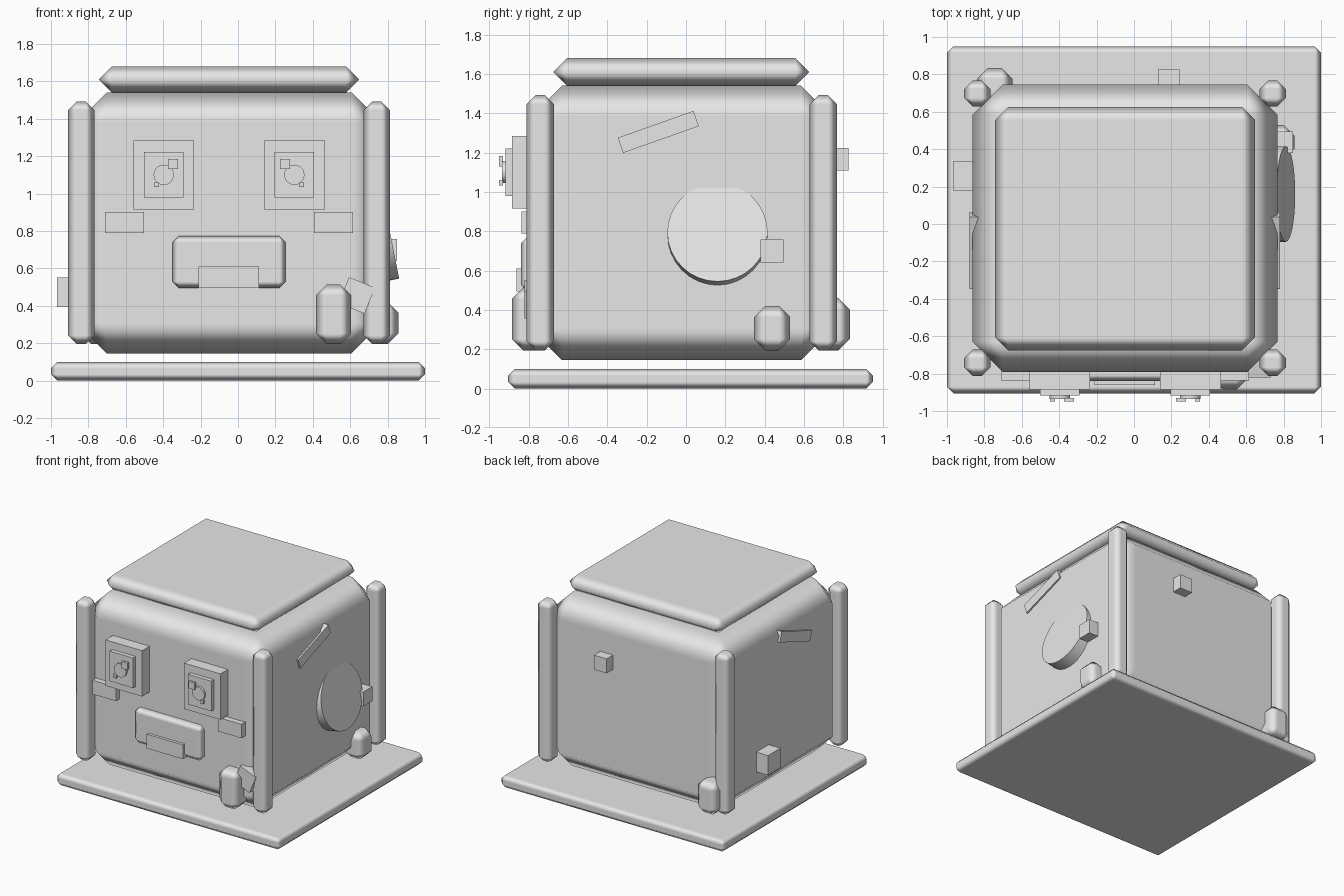
import bpy
import math
from mathutils import Matrix

if "Cube" in bpy.data.objects:
    bpy.data.objects.remove(bpy.data.objects["Cube"])

grey = bpy.data.materials.new("light_grey")
grey.diffuse_color = (0.8, 0.8, 0.8, 1)
grey.use_nodes = True
grey.node_tree.nodes["Principled BSDF"].inputs["Base Color"].default_value = grey.diffuse_color


def box(name, xs, ys, zs, bevel=0.0, tilt=(0, 0, 0)):
    """Box between the given x, y and z limits, optionally chamfered and turned."""
    lims = (xs, ys, zs)
    mid = [(a + b) / 2 for a, b in lims]
    size = [b - a for a, b in lims]
    bpy.ops.mesh.primitive_cube_add(size=1, location=mid)
    ob = bpy.context.object
    ob.name = name
    ob.data.transform(Matrix.Diagonal((*size, 1)))
    ob.rotation_euler = [math.radians(t) for t in tilt]
    ob.data.materials.append(grey)
    if bevel:
        bpy.ops.object.shade_smooth()
        mod = ob.modifiers.new("chamfer", 'BEVEL')
        mod.width = bevel
        mod.segments = 1
        mod.harden_normals = True
    return ob


def disc(name, radius, depth, loc, tilt, sides=32):
    bpy.ops.mesh.primitive_cylinder_add(
        vertices=sides, radius=radius, depth=depth, location=loc,
        rotation=[math.radians(t) for t in tilt])
    ob = bpy.context.object
    ob.name = name
    ob.data.materials.append(grey)
    bpy.ops.object.shade_smooth_by_angle(angle=math.radians(30))
    return ob


# Base slab, body and roof
box("base", (-1, 1), (-0.905, 0.95), (0, 0.1), 0.034)
box("body", (-0.863, 0.767), (-0.79, 0.745), (0.145, 1.54), 0.16)
box("roof", (-0.743, 0.647), (-0.675, 0.625), (1.54, 1.68), 0.069)

# Corner posts
for x, side in ((-0.838, "left"), (0.742, "right")):
    for y, end in ((-0.742, "front"), (0.698, "back")):
        box(f"post_{end}_{side}", (x - 0.07, x + 0.07), (y - 0.07, y + 0.07),
            (0.195, 1.492), 0.046)

# Eyes and cheeks, mirrored about the face centre line
for s, side in ((-1, "left"), (1, "right")):
    def span(a, b):
        return tuple(sorted((-0.048 + s * a, -0.048 + s * b)))
    box(f"eye_frame_{side}", span(0.186, 0.512), (-0.885, -0.72), (0.915, 1.284))
    box(f"eye_plate_{side}", span(0.244, 0.454), (-0.918, -0.8), (0.98, 1.222))
    disc(f"pupil_{side}", 0.054, 0.04, (-0.048 + s * 0.349, -0.915, 1.1), (90, 0, 0))
    box(f"eye_glint_{side}", span(0.272, 0.326), (-0.95, -0.93), (1.13, 1.184))
    box(f"eye_glint_small_{side}", span(0.375, 0.4), (-0.95, -0.93), (1.034, 1.06))
    box(f"cheek_{side}", span(0.454, 0.663), (-0.836, -0.74), (0.788, 0.9))

# Mouth and tongue
box("mouth", (-0.35, 0.255), (-0.84, -0.72), (0.495, 0.773), 0.034)
box("tongue", (-0.21, 0.113), (-0.862, -0.78), (0.495, 0.61))

# Rounded stones around the foot of the body
box("front_stone", (0.417, 0.605), (-0.885, -0.70), (0.195, 0.513), 0.057)
box("side_stone", (0.67, 0.858), (0.345, 0.53), (0.195, 0.42), 0.057)
box("back_stone", (-0.84, -0.65), (0.645, 0.833), (0.195, 0.46), 0.057)

# Tilted block beside the front stone
box("front_block", (0.56, 0.71), (-0.82, -0.70), (0.38, 0.53), tilt=(0, 22, 0))

# Tilted strips on both side walls
for x, side in ((-0.855, "left"), (0.755, "right")):
    box(f"side_strip_{side}", (x - 0.025, x + 0.025), (-0.345, 0.063),
        (1.264, 1.346), tilt=(19.5, 0, 0))

# Tilted disc and small block on the right wall
lean = math.radians(11.3)
disc("side_disc", 0.255, 0.1,
     (0.812 - 0.05 * math.cos(lean), 0.16, 0.795 - 0.05 * math.sin(lean)),
     (0, 90 - 11.3, 0))
box("side_block", (0.735, 0.85), (0.38, 0.495), (0.642, 0.758))

# Small blocks on the left and back walls
box("left_block", (-0.967, -0.82), (0.18, 0.338), (0.393, 0.552))
box("back_block", (0.128, 0.242), (0.71, 0.827), (1.108, 1.224))
